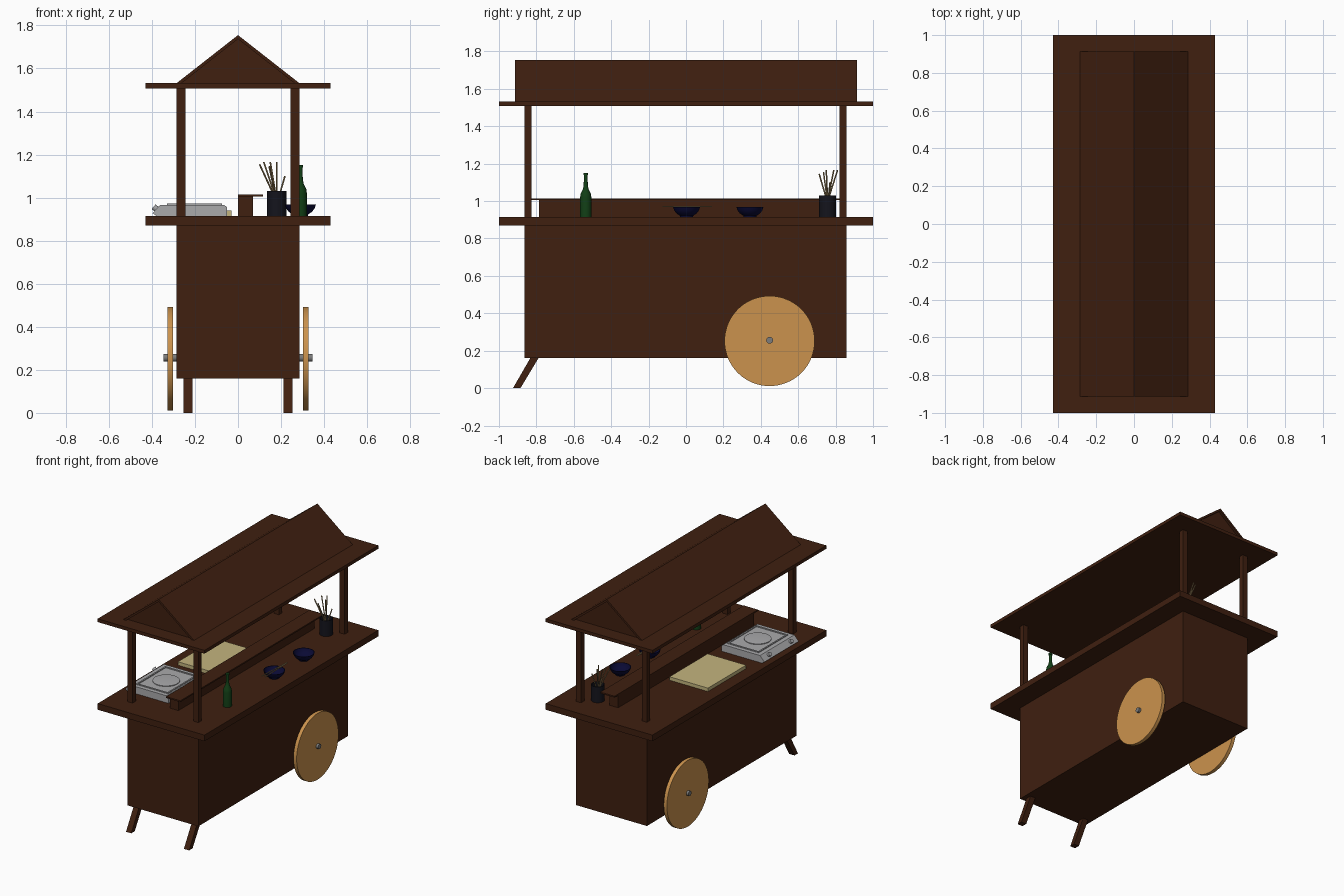
import bpy, bmesh
from math import radians, cos, sin, pi
from mathutils import Vector

if "Cube" in bpy.data.objects:
    bpy.data.objects.remove(bpy.data.objects["Cube"])


def material(name, rgb):
    m = bpy.data.materials.new(name)
    m.diffuse_color = (*rgb, 1)
    m.use_nodes = True
    m.node_tree.nodes["Principled BSDF"].inputs["Base Color"].default_value = m.diffuse_color
    return m


WOOD = material("dark_wood", (0.05, 0.014, 0.005))
PALE = material("pale_wood", (0.6, 0.29, 0.075))
BOARD = material("board_wood", (0.55, 0.46, 0.21))
STEEL = material("steel", (0.4, 0.4, 0.41))
AXLE = material("axle_metal", (0.2, 0.2, 0.2))
GREEN = material("green_glass", (0.006, 0.05, 0.008))
NAVY = material("navy_glaze", (0.003, 0.003, 0.035))
BLACK = material("black_pot", (0.007, 0.007, 0.012))
STICK = material("stick_wood", (0.32, 0.22, 0.1))


def finish(name, bm, mat, smooth=False):
    bmesh.ops.recalc_face_normals(bm, faces=bm.faces)
    me = bpy.data.meshes.new(name)
    bm.to_mesh(me)
    bm.free()
    ob = bpy.data.objects.new(name, me)
    bpy.context.collection.objects.link(ob)
    me.materials.append(mat)
    if smooth:
        bpy.ops.object.select_all(action='DESELECT')
        ob.select_set(True)
        bpy.context.view_layer.objects.active = ob
        bpy.ops.object.shade_smooth_by_angle(angle=radians(40))
    return ob


def extrude(name, points, direction, mat):
    """Planar outline pushed along a direction."""
    bm = bmesh.new()
    face = bm.faces.new([bm.verts.new(p) for p in points])
    new = bmesh.ops.extrude_face_region(bm, geom=[face])["geom"]
    bmesh.ops.translate(bm, vec=direction,
                        verts=[v for v in new if isinstance(v, bmesh.types.BMVert)])
    if face.is_valid and all(len(e.link_faces) == 1 for e in face.edges):
        bm.faces.new(list(face.verts))
    return finish(name, bm, mat)


def box(name, x0, x1, y0, y1, z0, z1, mat):
    return extrude(name, [(x0, y0, z0), (x1, y0, z0), (x1, y1, z0), (x0, y1, z0)],
                   (0, 0, z1 - z0), mat)


def rod(name, a, b, r, mat, sides=32):
    a, b = Vector(a), Vector(b)
    bm = bmesh.new()
    bmesh.ops.create_cone(bm, cap_ends=True, segments=sides, radius1=r, radius2=r,
                          depth=(b - a).length)
    bm.transform((b - a).to_track_quat('Z', 'Y').to_matrix().to_4x4())
    bmesh.ops.translate(bm, verts=bm.verts, vec=(a + b) / 2)
    return finish(name, bm, mat, True)


def lathe(name, profile, x, y, z, mat, sides=32):
    """Revolve (radius, height) points; the profile starts and ends on the axis."""
    bm = bmesh.new()
    vs = [bm.verts.new((r, 0, h)) for r, h in profile]
    es = [bm.edges.new(p) for p in zip(vs, vs[1:])]
    bmesh.ops.spin(bm, geom=vs + es, cent=(0, 0, 0), axis=(0, 0, 1), angle=2 * pi,
                   steps=sides, use_duplicate=False)
    bmesh.ops.remove_doubles(bm, verts=bm.verts, dist=1e-5)
    bmesh.ops.translate(bm, verts=bm.verts, vec=(x, y, z))
    return finish(name, bm, mat, True)


# Cabinet and counter
TOP = 0.915
box("cabinet", -0.285, 0.285, -0.863, 0.857, 0.16, 0.87, WOOD)
box("counter", -0.43, 0.43, -1, 1, 0.87, TOP, WOOD)

# Roof: flat slab, gabled boards and recessed gable filling
box("roof_slab", -0.43, 0.43, -1, 1, 1.508, 1.532, WOOD)
gy = 0.913
extrude("roof_boards", [(-0.285, -gy, 1.532), (0, -gy, 1.755), (0.285, -gy, 1.532),
                        (0.262, -gy, 1.532), (0, -gy, 1.737), (-0.262, -gy, 1.532)],
        (0, 2 * gy, 0), WOOD)
extrude("gable_fill", [(-0.265, -0.895, 1.53), (0, -0.895, 1.74), (0.265, -0.895, 1.53)],
        (0, 1.79, 0), WOOD)

# Posts, wheels and slanted legs on both sides
for side, s in (("left", -1), ("right", 1)):
    x0, x1 = sorted((s * 0.245, s * 0.285))
    box(f"front_post_{side}", x0, x1, -0.863, -0.826, TOP, 1.508, WOOD)
    box(f"back_post_{side}", x0, x1, 0.82, 0.857, TOP, 1.508, WOOD)
    rod(f"wheel_{side}", (s * 0.302, 0.447, 0.252), (s * 0.328, 0.447, 0.252), 0.241, PALE, 64)
    lx = s * 0.233 - 0.021
    extrude(f"leg_{side}", [(lx, -0.925, 0), (lx, -0.885, 0), (lx, -0.783, 0.17),
                            (lx, -0.827, 0.17)], (0.042, 0, 0), WOOD)
rod("axle", (-0.345, 0.447, 0.256), (0.345, 0.447, 0.256), 0.018, AXLE)

# Raised serving shelf
box("shelf_support", 0, 0.07, -0.785, 0.78, TOP, 1.005, WOOD)
box("shelf_top", 0, 0.115, -0.828, 0.822, 1.005, 1.015, WOOD)

# Cutting board
box("cutting_board", -0.34, -0.03, -0.206, 0.233, TOP, 0.94, BOARD)

# Portable stove: body with raised edge, burner and knobs on the sloped side
ya, yb = -0.73, -0.335
extrude("stove_body", [(-0.05, ya, TOP), (-0.05, ya, 0.955), (-0.065, ya, 0.966),
                       (-0.362, ya, 0.966), (-0.397, ya, 0.928), (-0.378, ya, TOP)],
        (0, yb - ya, 0), STEEL)
for name, x0, x1, y0, y1 in (("back", -0.085, -0.075, -0.70, -0.365),
                             ("front", -0.33, -0.32, -0.70, -0.365),
                             ("near", -0.32, -0.085, -0.70, -0.69),
                             ("far", -0.32, -0.085, -0.375, -0.365)):
    box(f"stove_rim_{name}", x0, x1, y0, y1, 0.96, 0.972, STEEL)
lathe("stove_burner", [(0, 0), (0.09, 0), (0.09, 0.008), (0.07, 0.01), (0, 0.01)],
      -0.2, -0.54, 0.963, STEEL)
for i, y in enumerate((-0.66, -0.41)):
    rod(f"stove_knob_{i}", (-0.375, y, 0.944), (-0.392, y, 0.958), 0.014, STEEL, 16)

# Bottle
lathe("bottle", [(0, 0), (0.03, 0), (0.03, 0.105), (0.027, 0.125), (0.015, 0.15),
                 (0.011, 0.17), (0.010, 0.225), (0.013, 0.225), (0.013, 0.236), (0, 0.236)],
      0.29, -0.536, TOP, GREEN)

# Bowls with a hollow inside
bowl = [(0, 0), (0.034, 0), (0.036, 0.007), (0.054, 0.019), (0.066, 0.035), (0.072, 0.053),
        (0.068, 0.053), (0.061, 0.036), (0.047, 0.02), (0, 0.01)]
for i, y in enumerate((0.003, 0.342)):
    lathe(f"bowl_{i}", bowl, 0.29, y, TOP, NAVY)

# Eating sticks resting on the first bowl
for i, (xa, xb) in enumerate(((0.28, 0.295), (0.305, 0.30))):
    rod(f"resting_stick_{i}", (xa, -0.125, 0.971), (xb, 0.14, 0.971), 0.0035, STICK, 8)

# Pot with upright sticks
px, py = 0.18, 0.757
lathe("stick_pot", [(0, 0), (0.045, 0), (0.045, 0.115), (0.04, 0.115), (0.04, 0.01), (0, 0.01)],
      px, py, TOP, BLACK)
tips = [(0.10, 0.735, 1.155), (0.12, 0.79, 1.165), (0.15, 0.81, 1.165),
        (0.18, 0.75, 1.165), (0.218, 0.77, 1.10), (0.145, 0.712, 1.145)]
for i, (x, y, z) in enumerate(tips):
    foot = (px + (px - x) * 0.3, py + (py - y) * 0.4, 0.93)
    rod(f"pot_stick_{i}", foot, (x, y, z), 0.004, STICK, 8)
